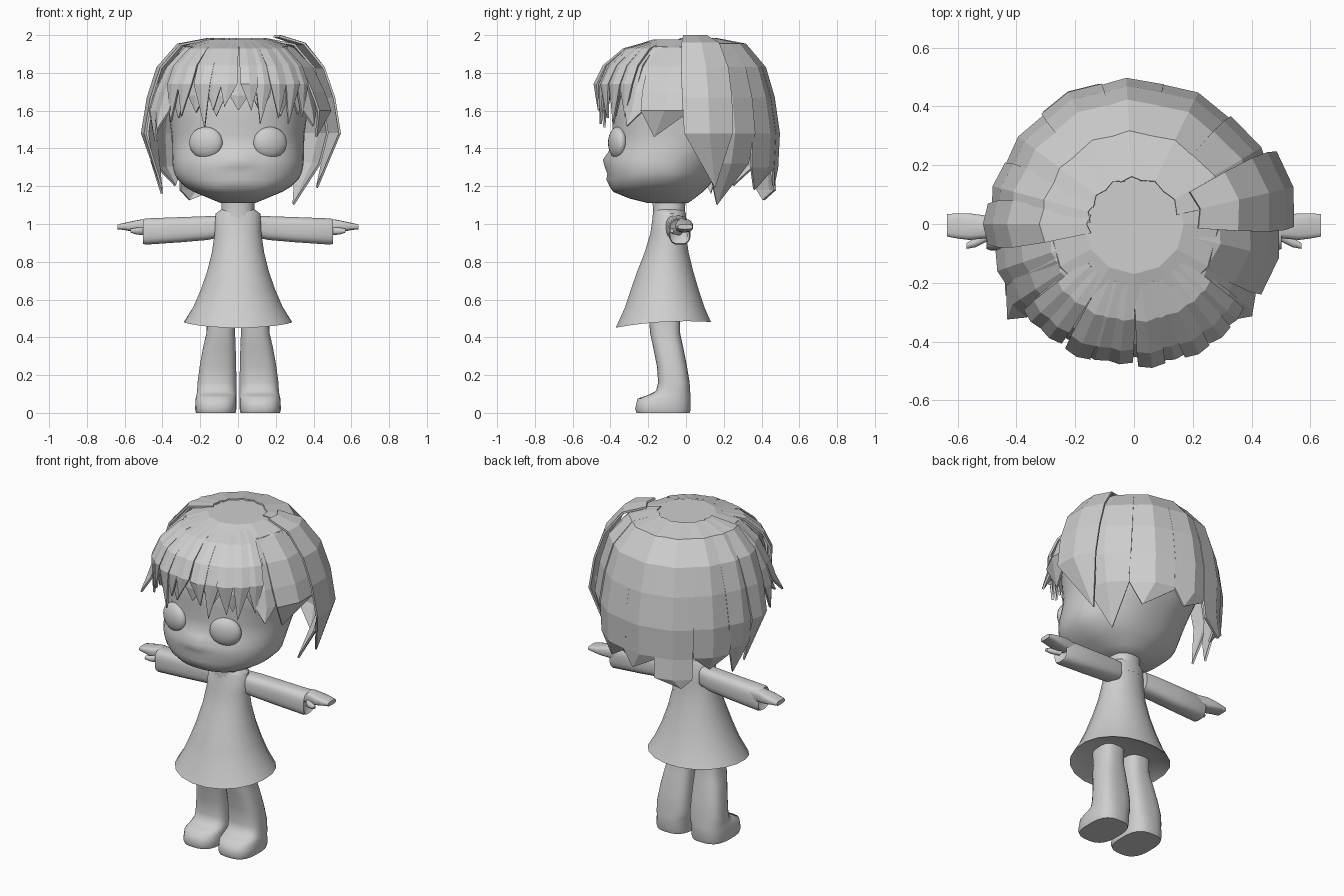
import bpy, bmesh, math, random
from mathutils import Vector

if "Cube" in bpy.data.objects:
    bpy.data.objects.remove(bpy.data.objects["Cube"])

random.seed(4)
mat = bpy.data.materials.new("plain light grey")
mat.diffuse_color = (0.62, 0.62, 0.62, 1)
mat.use_nodes = True
mat.node_tree.nodes["Principled BSDF"].inputs["Base Color"].default_value = mat.diffuse_color


def finish(name, bm, angle=None):
    me = bpy.data.meshes.new(name)
    bm.to_mesh(me)
    bm.free()
    me.materials.append(mat)
    if angle:
        me.shade_smooth()
        me.set_sharp_from_angle(angle=math.radians(angle))
    ob = bpy.data.objects.new(name, me)
    bpy.context.collection.objects.link(ob)
    return ob


def loft(name, rows, axis="z", n=28, power=2.3, angle=50, shape=None):
    """Rows are (position, min a, max a, min b, max b): a,b = x,y on z or y,z on x."""
    bm = bmesh.new()
    rings = []
    for t, a0, a1, b0, b1 in rows:
        ring = []
        for i in range(n):
            w = 2 * math.pi * (i + 0.5) / n
            c, s = math.cos(w), math.sin(w)
            a = (a0 + a1) / 2 + (a1 - a0) / 2 * math.copysign(abs(c) ** (2 / power), c)
            b = (b0 + b1) / 2 + (b1 - b0) / 2 * math.copysign(abs(s) ** (2 / power), s)
            p = Vector((a, b, t)) if axis == "z" else Vector((t, a, b))
            if shape:
                shape(p)
            ring.append(bm.verts.new(p))
        rings.append(ring)
    for r, q in zip(rings, rings[1:]):
        for i in range(n):
            j = (i + 1) % n
            bm.faces.new((r[i], r[j], q[j], q[i]))
    bm.faces.new(rings[0])
    bm.faces.new(rings[-1])
    bmesh.ops.recalc_face_normals(bm, faces=bm.faces)
    return finish(name, bm, angle)


def ball(name, loc, size, turn=0):
    bm = bmesh.new()
    bmesh.ops.create_uvsphere(bm, u_segments=24, v_segments=14, radius=1)
    ob = finish(name, bm, 60)
    ob.location, ob.scale, ob.rotation_euler = loc, size, (0, 0, turn)
    return ob


# Head, narrowing to the chin and nape, with nose and lips swelling out of the face
def face_relief(p):
    if p.y < -.2:
        for z, h, w, push in ((1.34, .04, .05, .034), (1.235, .022, .07, .012)):
            p.y -= push * math.exp(-(p.x / w) ** 2 - ((p.z - z) / h) ** 2)
    elif p.y > -.05 and p.z < 1.5:
        p.x *= 1 - min(.25, .8 * (p.y + .05)) * min(1, (1.5 - p.z) / .2)


head = [(1.11, .09, -.20, .01), (1.135, .15, -.30, .045), (1.17, .235, -.385, .09),
        (1.2, .285, -.405, .12), (1.235, .32, -.412, .15), (1.265, .336, -.415, .175),
        (1.3, .345, -.422, .205), (1.34, .349, -.42, .24), (1.38, .35, -.405, .27),
        (1.42, .351, -.392, .295), (1.47, .352, -.388, .325), (1.56, .365, -.392, .36),
        (1.7, .375, -.39, .375), (1.82, .335, -.335, .335), (1.9, .26, -.25, .26),
        (1.945, .13, -.13, .14)]
loft("head", [(z, -w, w, f, b) for z, w, f, b in head], n=48, power=2.35, angle=70,
     shape=face_relief)

# Neck and dress with a flared, slightly tilted hem
loft("neck", [(1.0, -.1, .1, -.18, 0), (1.07, -.088, .088, -.175, -.005),
              (1.16, -.085, .085, -.18, 0)])


def tilt_hem(p):
    if p.z < .51:
        p.z += .06 * (p.y + .12) + .2 * p.x ** 2


dress = [(1.08, .085, -.17, -.01), (1.055, .12, -.175, 0), (.95, .125, -.19, 0),
         (.85, .14, -.22, .015), (.75, .165, -.26, .04), (.65, .20, -.295, .07),
         (.56, .24, -.325, .1), (.465, .288, -.375, .135), (.5, .22, -.30, .07)]
loft("dress", [(z, -w, w, f, b) for z, w, f, b in dress], n=20, power=2.1, shape=tilt_hem)

for s, side in ((1, "left"), (-1, "right")):
    ball(side + "_eye", (s * .17, -.362, 1.43), (.092, .045, .084), s * .3)

    # Boxy sleeve, flat hand and thumb
    sleeve = [(.09, -.11, .005, .93, 1.045), (.16, -.1, .015, .915, 1.042),
              (.3, -.095, .02, .903, 1.037), (.49, -.09, .025, .89, 1.03),
              (.502, -.085, .02, .895, 1.025), (.48, -.06, .01, .92, 1.0)]
    loft(side + "_sleeve", [(s * r[0],) + r[1:] for r in sleeve], "x", n=20, power=3)
    hand = [(.44, -.045, .02, .955, 1.02), (.51, -.05, .03, .955, 1.025),
            (.56, -.055, .037, .96, 1.015), (.6, -.05, .037, .968, 1.006),
            (.637, -.043, .034, .972, .998)]
    loft(side + "_hand", [(s * r[0],) + r[1:] for r in hand], "x", n=14, power=3.5)
    thumb = [(.50, -.06, -.02, .94, .985), (.54, -.08, -.045, .945, .98),
             (.57, -.085, -.065, .955, .975)]
    loft(side + "_thumb", [(s * r[0],) + r[1:] for r in thumb], "x", n=10)

    # Leg with boot, one continuous form
    leg = [(.53, .015, .165, -.20, -.03), (.42, .015, .168, -.19, -.03),
           (.35, .012, .185, -.175, -.015), (.25, .009, .203, -.155, .005),
           (.16, .008, .215, -.148, .02), (.115, .008, .217, -.16, .022),
           (.095, .008, .22, -.2, .025), (.075, .008, .225, -.258, .026),
           (.02, .008, .228, -.27, .026), (0, .012, .223, -.262, .02)]
    loft(side + "_leg", [(z, min(s * a, s * b), max(s * a, s * b), f, k)
                         for z, a, b, f, k in leg], n=24, power=2.8, angle=60)


# Hair locks: thin faceted strips that follow a crown profile down to a point
def lock(name, a0, a1, profile, tip, bulge=0, fold=.012, narrow=0):
    """Azimuth 0 is +x, 90 is the back; tip is (azimuth, radius, height)."""
    bm = bmesh.new()
    rows = []
    for k, (r, z) in enumerate(profile):
        row = []
        for j in range(3):
            squeeze = narrow * (k / (len(profile) - 1)) ** 2 * (1 - j)
            w = math.radians(a0 + (a1 - a0) * j / 2 + squeeze)
            rr = r + bulge * k / (len(profile) - 1) + (fold if j == 1 else 0)
            row.append(bm.verts.new((rr * math.cos(w), rr * math.sin(w), z)))
        rows.append(row)
    for p, q in zip(rows, rows[1:]):
        for j in range(2):
            bm.faces.new((p[j], q[j], q[j + 1], p[j + 1]))
    w = math.radians(tip[0])
    end = bm.verts.new((tip[1] * math.cos(w), tip[1] * math.sin(w), tip[2]))
    for j in range(2):
        bm.faces.new((rows[-1][j], end, rows[-1][j + 1]))
    ob = finish(name, bm)
    ob.modifiers.new("thickness", "SOLIDIFY").thickness = .012


# Crown cap of broad flat plates closing the top under the locks
bm = bmesh.new()
cap = []
for r, z in ((.17, 1.978), (.29, 1.94), (.37, 1.83), (.41, 1.68)):
    cap.append([bm.verts.new((r * math.cos(i * math.pi / 6), r * math.sin(i * math.pi / 6), z))
                for i in range(12)])
bm.faces.new(cap[0])
for p, q in zip(cap, cap[1:]):
    for i in range(12):
        j = (i + 1) % 12
        bm.faces.new((p[i], q[i], q[j], p[j]))
finish("hair_crown", bm)

# Back locks, wide and overlapping, of uneven length
crown = [(.15, 1.985), (.305, 1.955), (.41, 1.83), (.456, 1.67), (.482, 1.48)]
raised = [(.22, 2.0), (.34, 1.96), (.43, 1.83), (.47, 1.67), (.485, 1.48)]
lower = crown + [(.472, 1.3)]
back = [(12, 50, crown + [(.44, 1.32)], (29, .34, 1.1), .015, 3),
        (-4, 30, raised, (20, .45, 1.19), .06, 3),
        (46, 82, lower, (56, .44, 1.18), .005, 1),
        (78, 108, lower, (86, .47, 1.2), .005, 0),
        (102, 131, lower + [(.48, 1.18)], (122, .49, 1.125), .012, 2),
        (128, 158, lower, (143, .42, 1.2), 0, 2),
        (152, 178, crown + [(.46, 1.33)], (162, .43, 1.16), .005, 4),
        (168, 192, crown, (177, .41, 1.19), .02, 4)]
for i, (a0, a1, prof, tip, bulge, narrow) in enumerate(back):
    lock(f"back_lock_{i + 1}", a0, a1, prof, tip, bulge, narrow=narrow)

# Shorter side locks
short = [(.15, 1.978), (.28, 1.935), (.375, 1.83), (.43, 1.7), (.455, 1.6)]
sides = [(188, 210, (203, .48, 1.44), .025), (203, 224, (217, .54, 1.5), .03),
         (195, 215, (209, .5, 1.53), .01), (328, 366, (338, .45, 1.46), .04),
         (314, 334, (322, .51, 1.52), .02)]
for i, (a0, a1, tip, bulge) in enumerate(sides):
    lock(f"side_lock_{i + 1}", a0, a1, short, tip, bulge, narrow=3)

# Fringe: two overlapping layers of narrow pointed locks
under = [(.18, 1.962), (.3, 1.925), (.4, 1.84), (.435, 1.75), (.445, 1.68)]
over = [(.2, 1.965), (.32, 1.93), (.42, 1.84), (.462, 1.74)]
for i, z in enumerate([1.56, 1.59, 1.57, 1.6, 1.59, 1.57, 1.58]):
    a = 216 + i * 15.4
    lock(f"under_fringe_{i + 1}", a, a + 17, under, (a + 8, .44, z), 0, .008, 2)
for i, z in enumerate([1.54, 1.57, 1.51, 1.6, 1.62, 1.6, 1.53, 1.56, 1.53, 1.57]):
    a = 218 + i * 10.2 + random.uniform(-2, 2)
    lock(f"fringe_lock_{i + 1}", a, a + 13, over,
         (a + 6 + random.uniform(-3, 3), .472, z), random.uniform(.005, .028), .008, 1)
